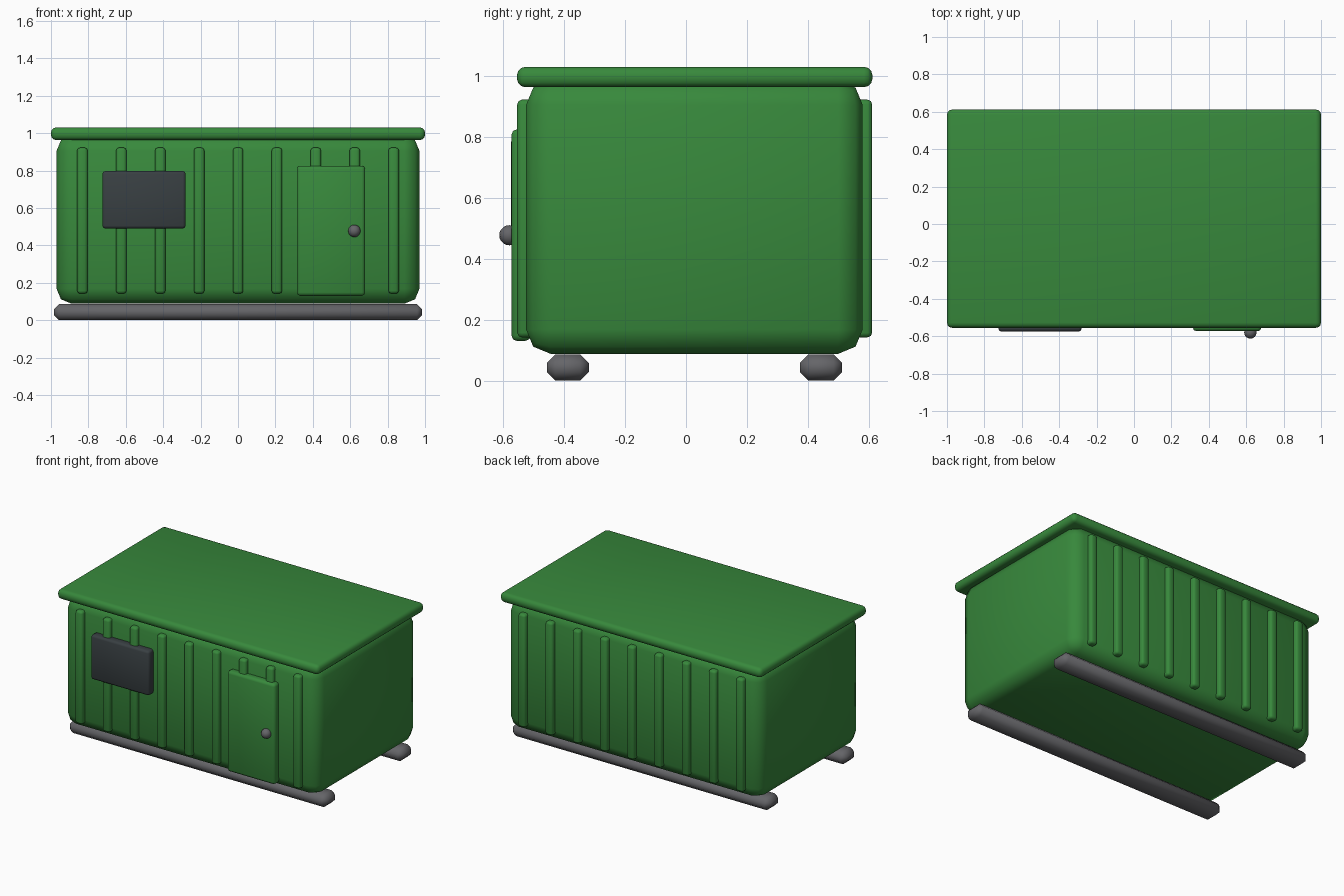
import bpy
import math

if "Cube" in bpy.data.objects:
    bpy.data.objects.remove(bpy.data.objects["Cube"])


def material(name, rgb):
    m = bpy.data.materials.new(name)
    m.diffuse_color = (*rgb, 1)
    m.use_nodes = True
    m.node_tree.nodes["Principled BSDF"].inputs["Base Color"].default_value = m.diffuse_color
    return m


green = material("green_paint", (0.039, 0.25, 0.045))
grey = material("grey_metal", (0.13, 0.13, 0.14))
glass = material("dark_glass", (0.04, 0.05, 0.055))


def box(name, lo, hi, bevel, segments, mat):
    """Rounded box spanning the corners lo and hi."""
    bpy.ops.mesh.primitive_cube_add(
        size=1, location=[(a + b) / 2 for a, b in zip(lo, hi)])
    ob = bpy.context.object
    ob.name = name
    ob.scale = [b - a for a, b in zip(lo, hi)]
    bpy.ops.object.transform_apply(location=False, rotation=False, scale=True)
    mod = ob.modifiers.new("rounding", 'BEVEL')
    mod.width = bevel
    mod.segments = segments
    bpy.ops.object.modifier_apply(modifier=mod.name)
    bpy.ops.object.shade_smooth_by_angle(angle=math.radians(50))
    ob.data.materials.append(mat)
    return ob


# Cabin shell and overhanging roof slab
box("cabin_body", (-0.97, -0.525, 0.088), (0.97, 0.58, 0.985), 0.08, 2, green)
box("roof", (-1.0, -0.555, 0.963), (1.0, 0.612, 1.03), 0.028, 3, green)

# Vertical wall ribs, front and back
for i in range(9):
    x = (i - 4) * 0.208
    for side, y0, y1 in (("front", -0.554, -0.49), ("back", 0.545, 0.611)):
        box(f"{side}_rib_{i + 1}", (x - 0.028, y0, 0.142),
            (x + 0.028, y1, 0.922), 0.015, 2, green)

# Door, knob and window on the front wall
box("door", (0.315, -0.573, 0.13), (0.68, -0.51, 0.825), 0.018, 2, green)
box("window", (-0.725, -0.575, 0.49), (-0.28, -0.51, 0.797), 0.015, 2, glass)
bpy.ops.mesh.primitive_uv_sphere_add(
    segments=16, ring_count=10, radius=0.033, location=(0.622, -0.58, 0.477))
knob = bpy.context.object
knob.name = "door_knob"
bpy.ops.object.shade_smooth()
knob.data.materials.append(grey)

# Two skids along the length
for side, y in (("front", -0.388), ("back", 0.443)):
    box(f"{side}_skid", (-0.985, y - 0.069, 0.0), (0.985, y + 0.069, 0.086),
        0.028, 1, grey)
